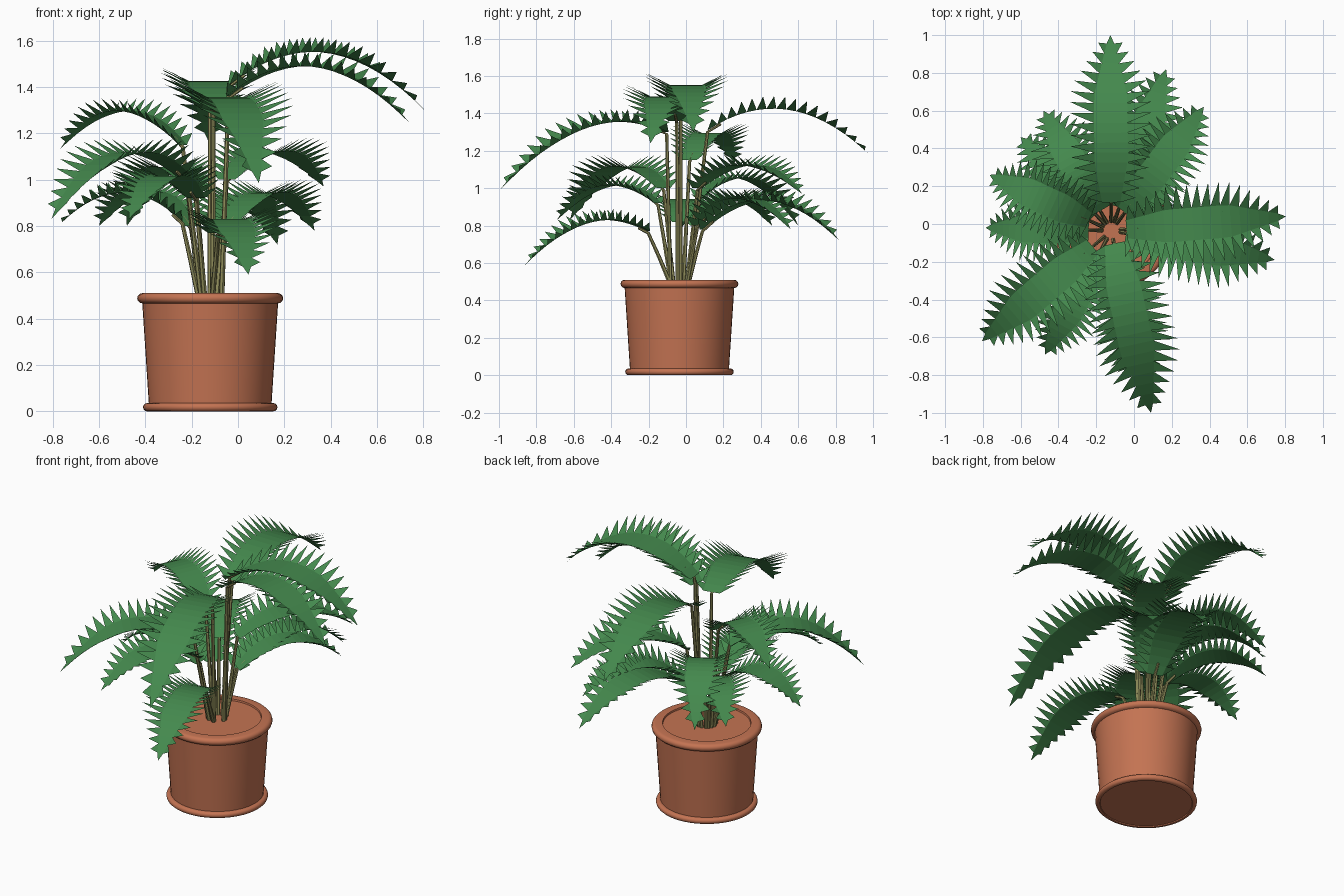
import bpy, bmesh, math
from mathutils import Vector

cube = bpy.data.objects.get("Cube")
if cube:
    bpy.data.objects.remove(cube, do_unlink=True)


def material(name, rgb):
    m = bpy.data.materials.new(name)
    m.use_nodes = True
    m.diffuse_color = (*rgb, 1)
    bsdf = next(n for n in m.node_tree.nodes if n.type == 'BSDF_PRINCIPLED')
    bsdf.inputs["Base Color"].default_value = (*rgb, 1)
    bsdf.inputs["Roughness"].default_value = 0.8
    return m


TERRACOTTA = material("terracotta", (0.55, 0.172, 0.085))
LEAF = material("leaf green", (0.058, 0.25, 0.075))
STEM = material("stem olive", (0.27, 0.26, 0.10))
CENTRE = Vector((-0.12, -0.035, 0))


def finish(name, bm, mat, smooth=False):
    mesh = bpy.data.meshes.new(name)
    bm.to_mesh(mesh)
    bm.free()
    obj = bpy.data.objects.new(name, mesh)
    bpy.context.collection.objects.link(obj)
    mesh.materials.append(mat)
    if smooth:
        bpy.ops.object.select_all(action='DESELECT')
        obj.select_set(True)
        bpy.context.view_layer.objects.active = obj
        bpy.ops.object.shade_smooth_by_angle(angle=math.radians(35))
    return obj


def lathe(name, profile, mat, sides=48):
    """Spin a (radius, height) profile around the pot axis."""
    bm = bmesh.new()
    verts = [bm.verts.new(CENTRE + Vector((r, 0, z))) for r, z in profile]
    edges = [bm.edges.new(pair) for pair in zip(verts, verts[1:])]
    bmesh.ops.spin(bm, geom=verts + edges, cent=CENTRE, axis=(0, 0, 1),
                   angle=math.tau, steps=sides, use_merge=True)
    bmesh.ops.remove_doubles(bm, verts=bm.verts, dist=0.0005)
    bmesh.ops.recalc_face_normals(bm, faces=bm.faces)
    return finish(name, bm, mat, True)


def bead(radius, z, bulge, half):
    """Half-round moulding as profile points, from bottom to top."""
    return [(radius + bulge * math.cos(a), z + half * math.sin(a))
            for a in (math.radians(d) for d in range(-90, 91, 30))]


# Pot with recessed base, foot ring, rolled rim and a filled top
lathe("pot", [(0, 0.006), (0.262, 0.006), (0.264, 0)]
      + bead(0.272, 0.018, 0.018, 0.018)
      + [(0.265, 0.036), (0.293, 0.467)] + bead(0.293, 0.488, 0.022, 0.022)
      + [(0.252, 0.51), (0.25, 0.5), (0, 0.5)], TERRACOTTA)


def bezier(a, c, b, t):
    return a * (1 - t) ** 2 + c * 2 * t * (1 - t) + b * t ** 2


def tube(name, path, radius, mat, sides=6):
    """Tapering tube along a list of points."""
    bm = bmesh.new()
    rings = []
    for i, p in enumerate(path):
        t = (path[min(i + 1, len(path) - 1)] - path[max(i - 1, 0)]).normalized()
        u = t.cross(Vector((0.3, 1, 0.1))).normalized()
        v = t.cross(u)
        r = radius * (1 - 0.4 * i / (len(path) - 1))
        rings.append([bm.verts.new(p + (u * math.cos(a) + v * math.sin(a)) * r)
                      for a in (math.tau * k / sides for k in range(sides))])
    for lo, hi in zip(rings, rings[1:]):
        for k in range(sides):
            n = (k + 1) % sides
            bm.faces.new((lo[k], lo[n], hi[n], hi[k]))
    bm.faces.new(rings[0][::-1])
    bm.faces.new(rings[-1])
    bmesh.ops.recalc_face_normals(bm, faces=bm.faces)
    return finish(name, bm, mat, True)


def frond(name, start, crest, tip, teeth=16):
    """Arched leaf: a flat ribbon with upturned pointed leaflets on both edges."""
    bm = bmesh.new()
    span = (tip - start).length
    half = 0.125 + 0.1 * span
    rows = []
    for i in range(teeth + 1):
        t = 0.95 * i / teeth
        p = bezier(start, crest, tip, t)
        along = ((crest - start) * (1 - t) + (tip - crest) * t).normalized()
        side = along.cross(Vector((0, 0, 1))).normalized()
        up = side.cross(along)
        # narrow at the base, widest in the middle, quick taper at the tip
        w = half * min(0.55 + 1.8 * t, 1, 0.1 + 2.5 * (1 - t))
        mid = bm.verts.new(p)
        edge = {s: bm.verts.new(p + side * (s * w * 0.41)) for s in (-1, 1)}
        rows.append((p, along, side, up, w, mid, edge))
    for a, b in zip(rows, rows[1:]):
        centre = (a[0] + b[0]) / 2
        step = (b[0] - a[0]).length
        w = (a[4] + b[4]) / 2
        for s in (-1, 1):
            quad = (a[5], a[6][s], b[6][s], b[5])
            point = bm.verts.new(centre + a[2] * (s * w) + a[3] * (w * 0.3)
                                 + a[1] * (step * 0.35))
            tri = (a[6][s], point, b[6][s])
            bm.faces.new(quad if s > 0 else quad[::-1])
            bm.faces.new(tri if s > 0 else tri[::-1])
    # pointed end
    last = rows[-1]
    end = bm.verts.new(tip)
    bm.faces.new((last[5], last[6][1], end))
    bm.faces.new((end, last[6][-1], last[5]))
    return finish(name, bm, LEAF)


# Each frond: name, tip x, tip y, then start, crest and tip heights, and reach of stem
FRONDS = [
    ("back_high", -0.125, 1.0, 1.31, 1.60, 1.16, 0.15),
    ("left_high", 0.805, 0.04, 1.41, 1.74, 1.30, 0.08),
    ("left_front_high", 0.745, -0.19, 1.36, 1.67, 1.24, 0.08),
    ("front_high", 0.09, -1.0, 1.30, 1.50, 0.985, 0.07),
    ("right_high", -0.765, 0.26, 1.15, 1.45, 1.135, 0.13),
    ("right_front_mid", -0.805, -0.62, 1.0, 1.30, 0.83, 0.13),
    ("front_right_mid", -0.47, -0.69, 0.92, 1.15, 0.83, 0.13),
    ("back_left_mid", 0.37, 0.62, 1.0, 1.26, 0.97, 0.12),
    ("back_right_mid", -0.48, 0.6, 0.95, 1.22, 0.80, 0.12),
    ("right_low", -0.785, -0.02, 0.82, 1.08, 0.79, 0.12),
    ("back_left_low", 0.33, 0.56, 0.80, 1.10, 0.78, 0.12),
    ("back_low", 0.17, 0.82, 0.78, 1.12, 0.72, 0.13),
    ("back_right_low", -0.6, 0.46, 0.80, 1.10, 0.80, 0.12),
    ("front_low", 0.045, -0.86, 0.77, 0.95, 0.59, 0.17),
]

for name, x, y, z0, zc, z1, reach in FRONDS:
    tip = Vector((x, y, z1))
    out = Vector((x, y, 0)) - CENTRE
    out.normalize()
    start = CENTRE + out * reach + Vector((0, 0, z0))
    crest = (start + tip) / 2
    crest.z = zc
    frond(name + "_frond", start, crest, tip)
    # Stem rising from the pot and running a little under the leaf
    foot = CENTRE + out * 0.05 + Vector((0, 0, 0.49))
    path = [foot, foot.lerp(start, 0.5), start - Vector((0, 0, 0.01)),
            bezier(start, crest, tip, 0.08) - Vector((0, 0, 0.008))]
    tube(name + "_stem", path, 0.012, STEM)
